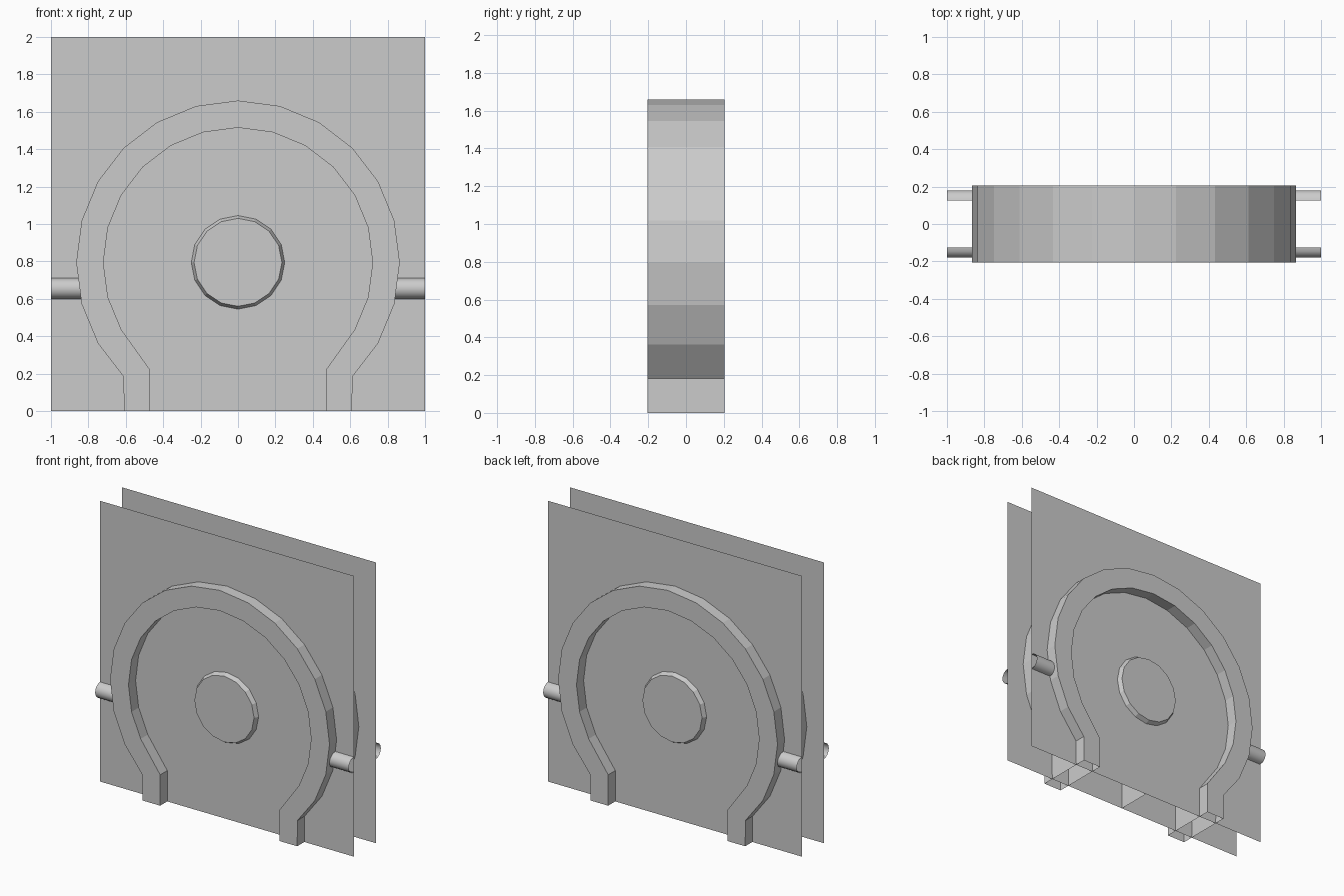
import bpy, bmesh
from math import sin, cos, radians, pi

if "Cube" in bpy.data.objects:
    bpy.data.objects.remove(bpy.data.objects["Cube"])

PANEL_Y, ARCH_Y, CZ = 0.125, 0.205, 0.795


def make(name, faces, smooth=False):
    """Build an object from a list of faces given as point lists."""
    bm = bmesh.new()
    for f in faces:
        bm.faces.new([bm.verts.new(p) for p in f])
    bmesh.ops.remove_doubles(bm, verts=bm.verts, dist=1e-5)
    me = bpy.data.meshes.new(name)
    bm.to_mesh(me)
    bm.free()
    for p in me.polygons:
        p.use_smooth = smooth
    ob = bpy.data.objects.new(name, me)
    bpy.context.collection.objects.link(ob)
    return ob


def strip(a, b):
    """Quads between two matching point rows."""
    return [[a[i], a[i + 1], b[i + 1], b[i]] for i in range(len(a) - 1)]


def at_y(profile, y):
    return [(x, y, z) for x, z in profile]


def arc(r, limit):
    return [(r * sin(radians(t)), CZ + r * cos(radians(t)))
            for t in range(-limit, limit + 1, 15)]


# Arch running through both panels, open underneath
outer = [(-0.61, 0)] + arc(0.865, 135) + [(0.61, 0)]
inner = [(-0.47, 0), (-0.47, 0.22)] + arc(0.72, 120) + [(0.47, 0.22), (0.47, 0)]
of, ob_, nf, nb = (at_y(outer, -ARCH_Y), at_y(outer, ARCH_Y),
                   at_y(inner, -ARCH_Y), at_y(inner, ARCH_Y))
make("arch", strip(of, ob_) + strip(nb, nf) + strip(nf, of) + strip(ob_, nb))

# Internal rib on the centre line
make("centre_rib", [[(0, -PANEL_Y, 0), (0, PANEL_Y, 0),
                     (0, PANEL_Y, 1.515), (0, -PANEL_Y, 1.515)]])

for side, s in (("front", -1), ("back", 1)):
    y = s * PANEL_Y
    # Wall panel
    make(side + "_panel", [[(s, y, 0), (-s, y, 0), (-s, y, 2), (s, y, 2)]])

    # Hub disc with a tapered rim
    def ring(r, yy):
        return [(-s * r * sin(2 * pi * i / 16), yy, CZ + r * cos(2 * pi * i / 16))
                for i in range(17)]
    base, face = ring(0.25, y), ring(0.235, y + s * 0.03)
    make(side + "_hub", strip(base, face) + [face[:-1][::-1]])

    # Half-round pipes between arch and panel edge
    for end, e in (("left", -1), ("right", 1)):
        def half(x):
            return [(x, y + s * 0.055 * sin(pi * i / 8), 0.655 + 0.055 * cos(pi * i / 8))
                    for i in range(9)]
        pipe = make(f"{side}_{end}_pipe", strip(half(e), half(e * 0.83)), True)
        bm = bmesh.new()
        bm.from_mesh(pipe.data)
        if bm.faces[:] and sum(f.normal.y * s for f in bm.faces) < 0:
            bmesh.ops.reverse_faces(bm, faces=bm.faces)
        bm.to_mesh(pipe.data)
        bm.free()
